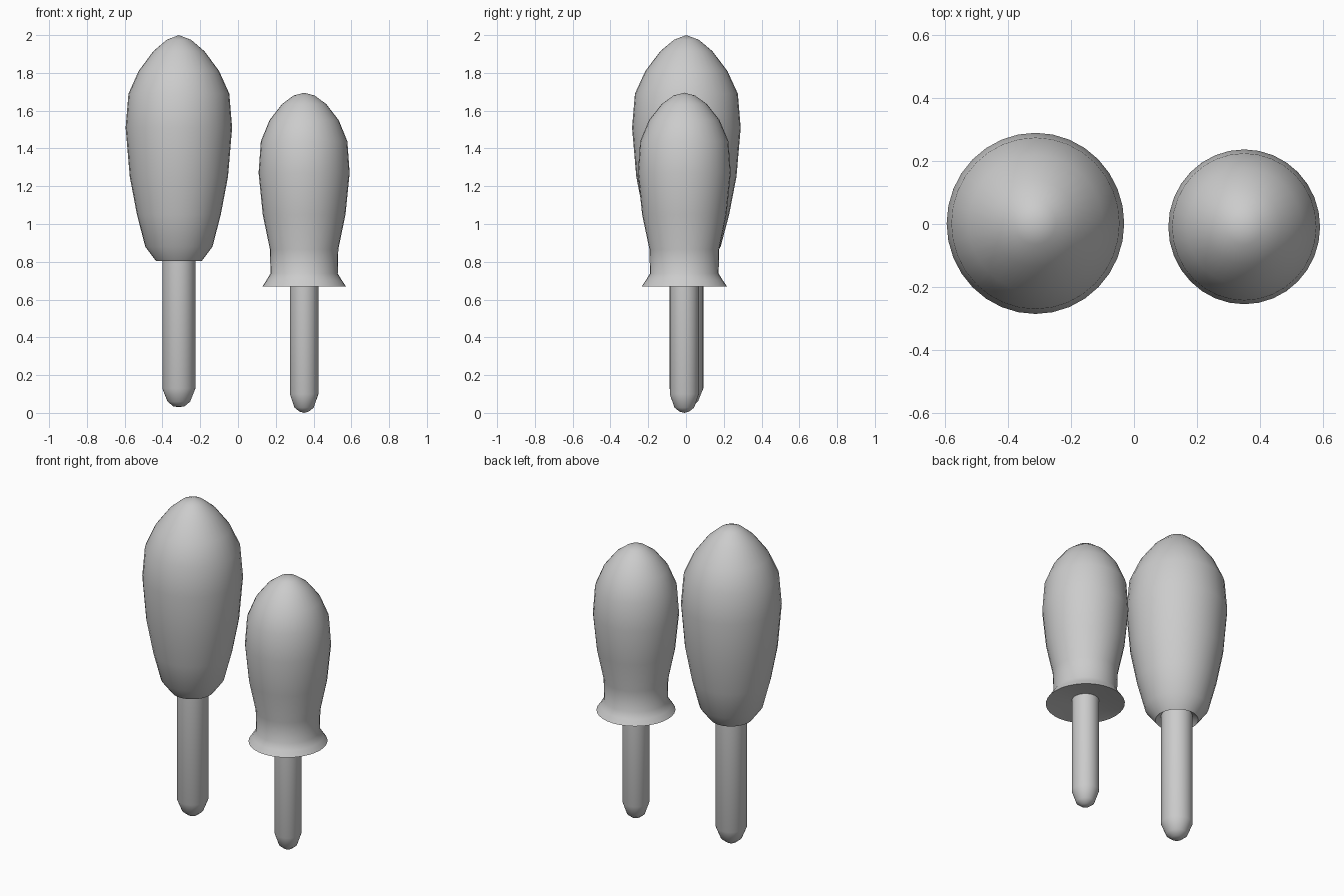
import bpy, bmesh
from math import cos, sin, pi, radians

if "Cube" in bpy.data.objects:
    bpy.data.objects.remove(bpy.data.objects["Cube"])

SEGMENTS = 32


def lathe(name, profile, x, y, squash=1.02):
    """Revolve a closed (radius, z) profile that starts and ends on the axis."""
    bm = bmesh.new()
    rings = []
    for r, z in profile:
        if r == 0:
            rings.append([bm.verts.new((0, 0, z))] * SEGMENTS)
        else:
            rings.append([bm.verts.new((r * cos(2 * pi * i / SEGMENTS),
                                        r * squash * sin(2 * pi * i / SEGMENTS), z))
                          for i in range(SEGMENTS)])
    for low, high in zip(rings, rings[1:]):
        for i in range(SEGMENTS):
            j = (i + 1) % SEGMENTS
            bm.faces.new(list(dict.fromkeys((low[i], low[j], high[j], high[i]))))
    bmesh.ops.recalc_face_normals(bm, faces=bm.faces)
    mesh = bpy.data.meshes.new(name)
    bm.to_mesh(mesh)
    bm.free()
    obj = bpy.data.objects.new(name, mesh)
    bpy.context.collection.objects.link(obj)
    obj.location = (x, y, 0)
    bpy.ops.object.select_all(action='DESELECT')
    obj.select_set(True)
    bpy.context.view_layer.objects.active = obj
    bpy.ops.object.shade_smooth_by_angle(angle=radians(40))
    return obj


# Tall peg: rounded shaft, small socket, tapered bulb
lathe("tall_peg", [
    (0, 0.03), (0.03, 0.035), (0.06, 0.06), (0.088, 0.13), (0.088, 0.83),
    (0.105, 0.82), (0.12, 0.803), (0.178, 0.88), (0.222, 1.05), (0.26, 1.25),
    (0.282, 1.51), (0.267, 1.69), (0.213, 1.81), (0.135, 1.915),
    (0.065, 1.975), (0, 2.0)], -0.313, 0.002)

# Short peg: rounded shaft, flared collar, bulb
lathe("short_peg", [
    (0, 0.0), (0.025, 0.007), (0.051, 0.028), (0.0755, 0.1), (0.0755, 0.69),
    (0.2, 0.675), (0.221, 0.67), (0.199, 0.703), (0.178, 0.738), (0.181, 0.866),
    (0.219, 1.05), (0.241, 1.27), (0.229, 1.438), (0.183, 1.55),
    (0.117, 1.635), (0.056, 1.68), (0, 1.695)], 0.35, -0.009)
